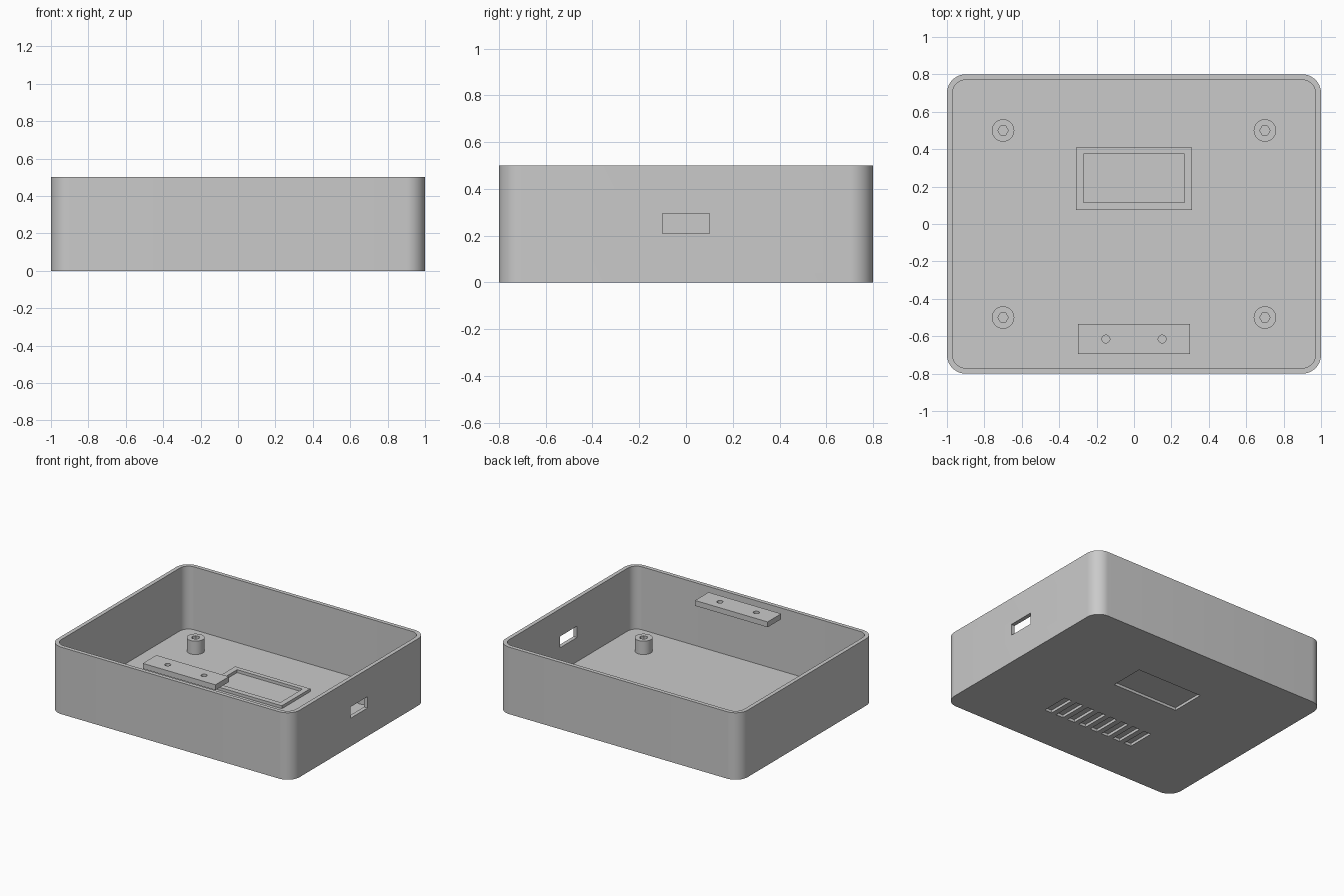
import bpy, bmesh, math
from mathutils import Matrix

cube = bpy.data.objects.get("Cube")
if cube:
    bpy.data.objects.remove(cube, do_unlink=True)

plastic = bpy.data.materials.new("light_grey_plastic")
plastic.use_nodes = True
grey = (0.59, 0.59, 0.59, 1)
plastic.diffuse_color = grey
plastic.node_tree.nodes["Principled BSDF"].inputs["Base Color"].default_value = grey


def finish(name, bm):
    mesh = bpy.data.meshes.new(name)
    bmesh.ops.recalc_face_normals(bm, faces=bm.faces)
    bm.to_mesh(mesh)
    bm.free()
    mesh.materials.append(plastic)
    ob = bpy.data.objects.new(name, mesh)
    bpy.context.collection.objects.link(ob)
    return ob


def block(name, x, y, z, radius=0):
    """Box from (min, max) ranges, with optional rounded vertical edges."""
    bm = bmesh.new()
    bmesh.ops.create_cube(bm, size=1)
    for v in bm.verts:
        v.co = [r[0] if c < 0 else r[1] for r, c in zip((x, y, z), v.co)]
    if radius:
        upright = [e for e in bm.edges
                   if abs(e.verts[0].co.z - e.verts[1].co.z) > 0.01]
        bmesh.ops.bevel(bm, geom=upright, offset=radius, segments=12,
                        profile=0.5, affect='EDGES')
    return finish(name, bm)


def cylinder(name, x, y, z, radius, sides, turn=0):
    bm = bmesh.new()
    place = Matrix.Translation((x, y, sum(z) / 2)) @ Matrix.Rotation(turn, 4, 'Z')
    bmesh.ops.create_cone(bm, cap_ends=True, segments=sides, radius1=radius,
                          radius2=radius, depth=z[1] - z[0], matrix=place)
    return finish(name, bm)


def cut(ob, cutters):
    for c in cutters:
        c.hide_render = True
        mod = ob.modifiers.new("cut", 'BOOLEAN')
        mod.operation = 'DIFFERENCE'
        mod.solver = 'EXACT'
        mod.object = c
        bpy.context.view_layer.objects.active = ob
        bpy.ops.object.modifier_apply(modifier=mod.name)
        bpy.data.objects.remove(c, do_unlink=True)


def smooth(ob):
    bpy.ops.object.select_all(action='DESELECT')
    ob.select_set(True)
    bpy.context.view_layer.objects.active = ob
    bpy.ops.object.shade_smooth_by_angle(angle=math.radians(30))


HEIGHT, WALL, FLOOR = 0.5, 0.03, 0.03
WINDOW_X, WINDOW_Y = (-0.27, 0.27), (0.115, 0.375)

# Open tray with rounded corners
tray = block("tray", (-1, 1), (-0.8, 0.8), (0, HEIGHT), 0.1)
cavity = block("cavity", (WALL - 1, 1 - WALL), (WALL - 0.8, 0.8 - WALL),
               (FLOOR, 1), 0.07)
# Port through the left wall, blind window and vent slots underneath
port = block("port", (0.9, 1.1), (-0.1, 0.1), (0.21, 0.295))
window = block("window", WINDOW_X, WINDOW_Y, (-0.1, 0.02))
vents = [block("vent", (-0.35 + 0.1 * i, -0.29 + 0.1 * i), (-0.45, -0.24),
               (-0.1, 0.02)) for i in range(8)]
cut(tray, [cavity, port, window] + vents)
smooth(tray)

# Raised frame around the window
frame = block("window_frame", (-0.31, 0.31), (0.075, 0.41), (FLOOR, 0.052))
cut(frame, [block("frame_opening", WINDOW_X, WINDOW_Y, (0, 0.1))])

# Four screw posts with hexagonal holes
for side, sx in (("left", 1), ("right", -1)):
    for end, sy in (("front", -1), ("back", 1)):
        x, y = 0.7 * sx, 0.5 * sy
        post = cylinder(f"screw_post_{end}_{side}", x, y, (FLOOR, 0.13), 0.06, 40)
        cut(post, [cylinder("post_hole", x, y, (0.04, 0.2), 0.028, 6, math.pi / 6)])
        smooth(post)

# Mounting plate level with the rim, with two holes
plate = block("mounting_plate", (-0.3, 0.3), (-0.695, -0.535), (0.46, HEIGHT))
cut(plate, [cylinder("plate_hole", x, -0.615, (0.4, 0.6), 0.021, 20)
            for x in (-0.15, 0.15)])
smooth(plate)
